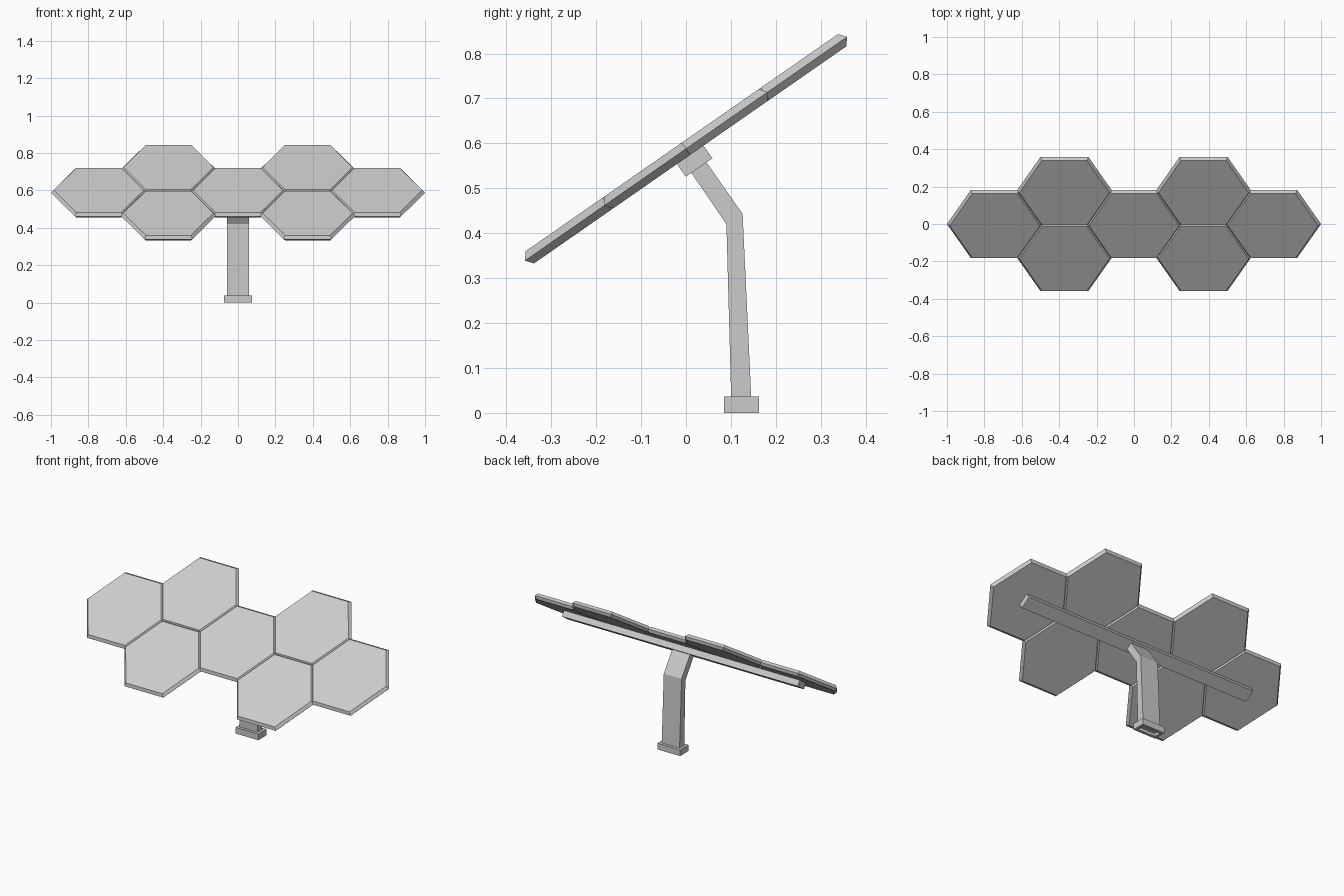
import bpy, bmesh
from math import radians, cos, sin, pi
from mathutils import Matrix, Vector

if "Cube" in bpy.data.objects:
    bpy.data.objects.remove(bpy.data.objects["Cube"])

# Tilted plane shared by the panels and the rail
TILT = Matrix.Translation((0, 0, 0.588)) @ Matrix.Rotation(radians(34.8), 4, 'X')
COL, ROW = 0.372, 0.2148


def make_object(name, bm, matrix=Matrix.Identity(4)):
    bm.transform(matrix)
    bmesh.ops.recalc_face_normals(bm, faces=bm.faces)
    mesh = bpy.data.meshes.new(name)
    bm.to_mesh(mesh)
    bm.free()
    obj = bpy.data.objects.new(name, mesh)
    bpy.context.collection.objects.link(obj)
    return obj


def loft(bm, rings, close=True):
    """Skin a list of equal-length point rings, capping or looping the ends."""
    loops = [[bm.verts.new(p) for p in ring] for ring in rings]
    n = len(loops[0])
    pairs = list(zip(loops, loops[1:]))
    if close:
        bm.faces.new(loops[0])
        bm.faces.new(loops[-1])
    else:
        pairs.append((loops[-1], loops[0]))
    for a, b in pairs:
        for i in range(n):
            j = (i + 1) % n
            bm.faces.new((a[i], a[j], b[j], b[i]))


def hexagon(r, z):
    return [(r * cos(i * pi / 3), r * sin(i * pi / 3), z) for i in range(6)]


def rect(hx, hy, z, cy=0.0):
    return [(-hx, cy - hy, z), (hx, cy - hy, z), (hx, cy + hy, z), (-hx, cy + hy, z)]


# Seven hexagonal panels with a ridge around the middle of the edge
cells = [(0, 0), (-2, 0), (2, 0), (-1, -1), (-1, 1), (1, -1), (1, 1)]
for k, (c, r) in enumerate(cells):
    bm = bmesh.new()
    loft(bm, [hexagon(0.241, -0.0165), hexagon(0.256, 0), hexagon(0.241, 0.0165)])
    make_object(f"hex_panel_{k + 1}", bm, TILT @ Matrix.Translation((c * COL, r * ROW, 0)))

# Rail behind the panels
bm = bmesh.new()
loft(bm, [rect(0.78, 0.036, -0.051), rect(0.78, 0.036, -0.015)])
make_object("support_rail", bm, TILT)

# Bent post: side profile extruded across x
profile = [(0.101, 0.018), (0.146, 0.018), (0.126, 0.443),
           (0.042, 0.563), (0.008, 0.540), (0.090, 0.420)]
bm = bmesh.new()
loft(bm, [[(x, y, z) for y, z in profile] for x in (-0.059, 0.059)])
make_object("bent_post", bm)

# Foot collar, open underneath around the post
bm = bmesh.new()
CY = 0.124
loft(bm, [rect(0.075, 0.039, 0, CY), rect(0.075, 0.039, 0.037, CY),
          rect(0.058, 0.022, 0.037, CY), rect(0.058, 0.022, 0, CY)], close=False)
make_object("foot_collar", bm)
